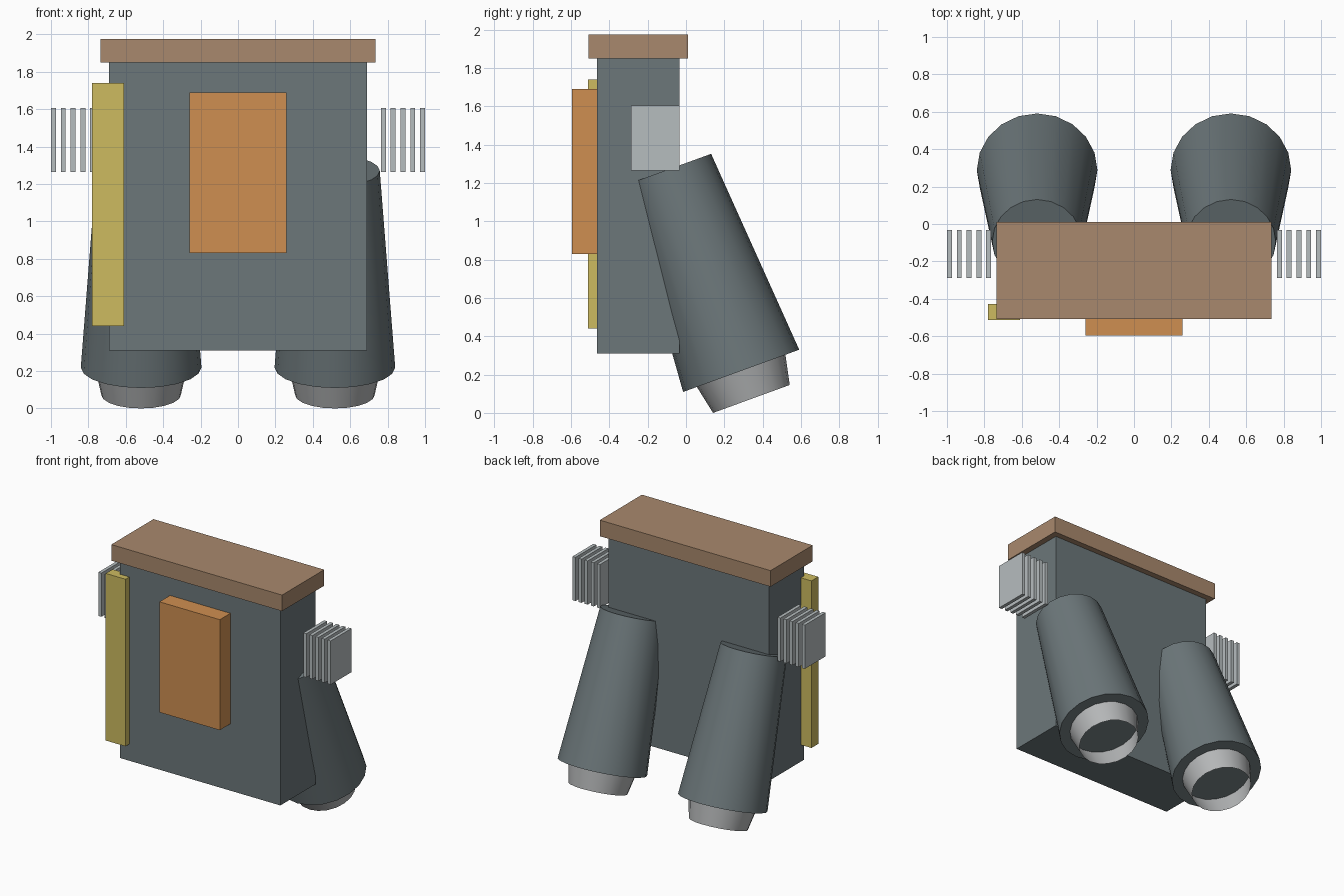
import bpy
import bmesh
from math import radians
from mathutils import Matrix, Vector

cube = bpy.data.objects.get("Cube")
if cube:
    bpy.data.objects.remove(cube, do_unlink=True)


def material(name, rgb):
    """Flat material from 0-255 sRGB values, stored as linear."""
    lin = [((c / 255 + 0.055) / 1.055) ** 2.4 for c in rgb]
    mat = bpy.data.materials.new(name)
    mat.use_nodes = True
    mat.diffuse_color = (*lin, 1)
    mat.node_tree.nodes["Principled BSDF"].inputs["Base Color"].default_value = (*lin, 1)
    return mat


slate = material("slate grey", (108, 119, 122))
tan = material("tan brown", (169, 137, 109))
orange = material("orange", (207, 143, 81))
yellow = material("mustard yellow", (205, 187, 96))
silver = material("silver", (182, 189, 191))
steel = material("steel", (180, 182, 183))


def add_object(name, bm, mat):
    mesh = bpy.data.meshes.new(name)
    bm.to_mesh(mesh)
    bm.free()
    mesh.materials.append(mat)
    obj = bpy.data.objects.new(name, mesh)
    bpy.context.collection.objects.link(obj)
    return obj


def box(name, x, y, z, mat):
    """Box from its (min, max) extent on each axis."""
    bm = bmesh.new()
    bmesh.ops.create_cube(bm, size=1)
    for v in bm.verts:
        v.co = [lo + (c + 0.5) * (hi - lo) for c, (lo, hi) in zip(v.co, (x, y, z))]
    return add_object(name, bm, mat)


def frustum(name, pivot, z_low, z_high, r_low, r_high, capped, mat):
    """Tapered cylinder about a pivot, tilted so its foot swings backward."""
    bm = bmesh.new()
    bmesh.ops.create_cone(bm, cap_ends=capped, segments=20, radius1=r_low,
                          radius2=r_high, depth=z_high - z_low,
                          matrix=Matrix.Translation((0, 0, (z_low + z_high) / 2)))
    bm.transform(Matrix.Translation(Vector(pivot)) @ Matrix.Rotation(radians(20), 4, "X"))
    obj = add_object(name, bm, mat)
    bpy.ops.object.select_all(action="DESELECT")
    obj.select_set(True)
    bpy.context.view_layer.objects.active = obj
    bpy.ops.object.shade_smooth_by_angle(angle=radians(35))
    return obj


# Main pack, lid and front details
box("pack_body", (-0.69, 0.69), (-0.465, -0.035), (0.31, 1.85), slate)
box("top_lid", (-0.735, 0.735), (-0.508, 0.01), (1.85, 1.975), tan)
box("front_panel", (-0.26, 0.26), (-0.595, -0.465), (0.83, 1.69), orange)
box("corner_strip", (-0.78, -0.61), (-0.512, -0.428), (0.44, 1.74), yellow)

for side, s in (("left", 1), ("right", -1)):
    # Stack of separate cooling fins beside the pack
    for i in range(5):
        outer = 1 - i * 0.0525
        box(f"{side}_fin_{i + 1}", sorted((s * outer, s * (outer - 0.026))),
            (-0.288, -0.033), (1.265, 1.605), silver)
    # Thruster tube with an open nozzle at its foot
    foot = (s * 0.518, 0.288, 0.2195)
    frustum(f"{side}_thruster", foot, 0, 1.118, 0.3225, 0.24, True, slate)
    frustum(f"{side}_nozzle", foot, -0.156, 0, 0.213, 0.246, False, steel)
